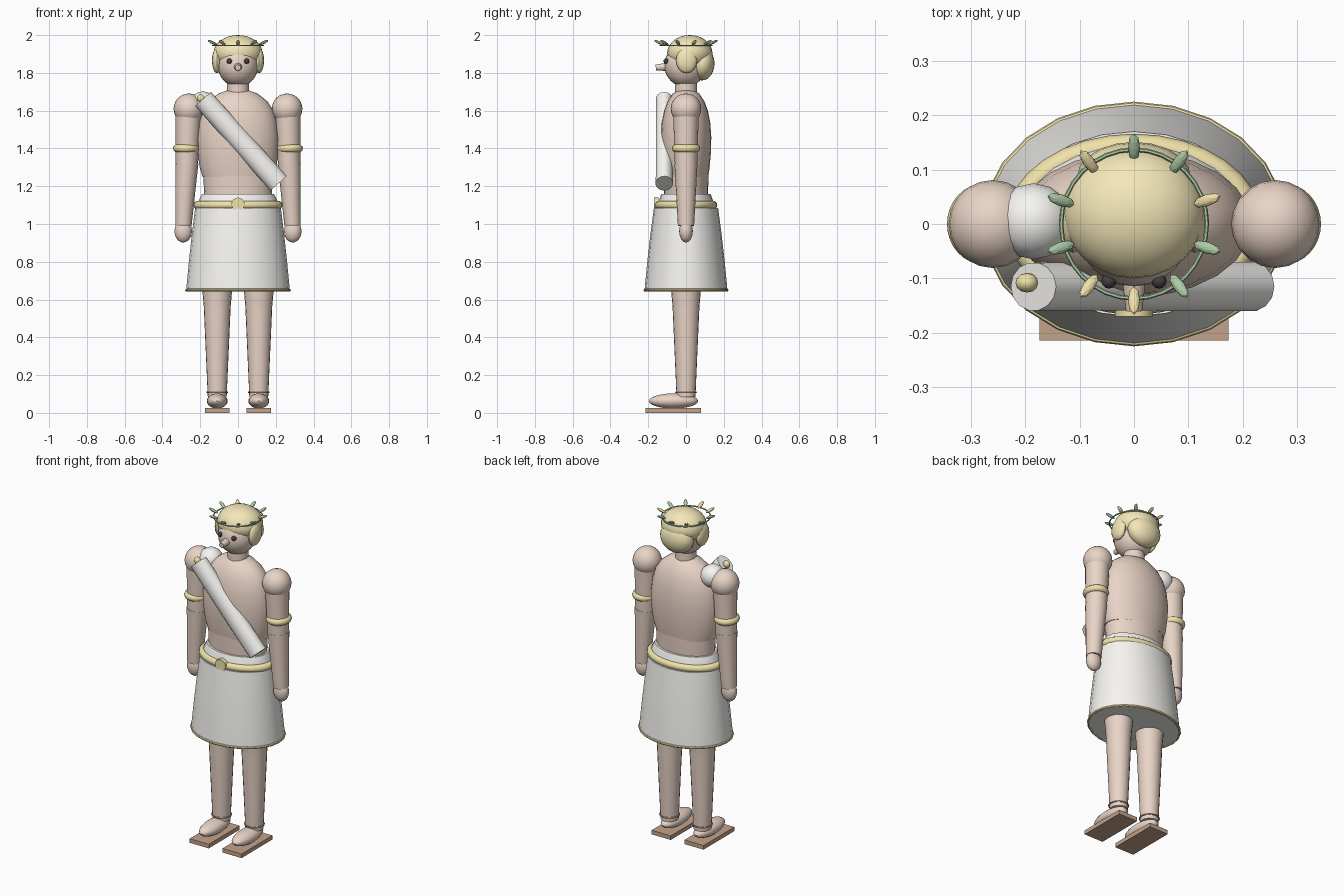
import bpy, bmesh
from math import sin, cos, pi, atan2, radians
from mathutils import Vector, Matrix

if "Cube" in bpy.data.objects:
    bpy.data.objects.remove(bpy.data.objects["Cube"])


def material(name, rgb):
    m = bpy.data.materials.new(name)
    m.diffuse_color = (*rgb, 1)
    m.use_nodes = True
    m.node_tree.nodes["Principled BSDF"].inputs["Base Color"].default_value = m.diffuse_color
    return m


SKIN = material("skin", (0.82, 0.66, 0.57))
GOLD = material("gold", (0.87, 0.76, 0.40))
HAIR = material("hair", (0.90, 0.80, 0.48))
CLOTH = material("cloth", (0.93, 0.92, 0.89))
LEATHER = material("leather", (0.55, 0.37, 0.26))
LEAF = material("leaf", (0.42, 0.60, 0.38))
DARK = material("dark", (0.06, 0.05, 0.05))


def finish(name, bm, mat, smooth=True):
    bmesh.ops.recalc_face_normals(bm, faces=bm.faces)
    me = bpy.data.meshes.new(name)
    bm.to_mesh(me)
    bm.free()
    me.materials.append(mat)
    ob = bpy.data.objects.new(name, me)
    bpy.context.collection.objects.link(ob)
    if smooth:
        bpy.context.view_layer.objects.active = ob
        bpy.ops.object.select_all(action='DESELECT')
        ob.select_set(True)
        bpy.ops.object.shade_smooth_by_angle(angle=radians(40))
    return ob


def loft(name, rings, mat, seg=24):
    """Skin a stack of horizontal ellipses (x, y, z, rx, ry), capped."""
    bm = bmesh.new()
    loops = [[bm.verts.new((x + rx * cos(2 * pi * i / seg), y + ry * sin(2 * pi * i / seg), z))
              for i in range(seg)] for x, y, z, rx, ry in rings]
    for a, b in zip(loops, loops[1:]):
        for i in range(seg):
            j = (i + 1) % seg
            bm.faces.new((a[i], a[j], b[j], b[i]))
    bm.faces.new(loops[0])
    bm.faces.new(loops[-1])
    return finish(name, bm, mat)


def ball(name, loc, r, mat, seg=20, rings=12, rot=None):
    bm = bmesh.new()
    bmesh.ops.create_uvsphere(bm, u_segments=seg, v_segments=rings, radius=1)
    m = Matrix.Translation(loc) @ (rot or Matrix()) @ Matrix.Diagonal((*r, 1))
    bmesh.ops.transform(bm, matrix=m, verts=bm.verts)
    return finish(name, bm, mat, seg > 8)


def ring(name, loc, rx, ry, tube, mat, seg=32, sides=10):
    bm = bmesh.new()
    vs = [[bm.verts.new((loc[0] + (rx + tube * cos(2 * pi * k / sides)) * cos(2 * pi * i / seg),
                         loc[1] + (ry + tube * cos(2 * pi * k / sides)) * sin(2 * pi * i / seg),
                         loc[2] + tube * sin(2 * pi * k / sides)))
           for k in range(sides)] for i in range(seg)]
    for i in range(seg):
        a, b = vs[i], vs[(i + 1) % seg]
        for k in range(sides):
            n = (k + 1) % sides
            bm.faces.new((a[k], b[k], b[n], a[n]))
    return finish(name, bm, mat)


def rod(name, p, q, r1, r2, mat, seg=16, flat=1.0):
    """Tapered rod from p to q, flattened across y when flat < 1."""
    p, q = Vector(p), Vector(q)
    bm = bmesh.new()
    bmesh.ops.create_cone(bm, cap_ends=True, segments=seg, radius1=r1, radius2=r2,
                          depth=(q - p).length)
    rot = (q - p).to_track_quat('Z', 'Y').to_matrix().to_4x4()
    bmesh.ops.transform(bm, matrix=rot, verts=bm.verts)
    m = Matrix.Translation((p + q) / 2) @ Matrix.Diagonal((1, flat, 1, 1))
    bmesh.ops.transform(bm, matrix=m, verts=bm.verts)
    return finish(name, bm, mat)


for s, side in ((-1, "right"), (1, "left")):
    # Sandal sole and foot
    bm = bmesh.new()
    bmesh.ops.create_cube(bm, size=1)
    bmesh.ops.transform(bm, verts=bm.verts, matrix=Matrix.Translation((s * 0.11, -0.067, 0.0125))
                        @ Matrix.Diagonal((0.128, 0.295, 0.025, 1)))
    finish(side + "_sandal", bm, LEATHER, False)
    x = s * 0.11
    ball(side + "_foot", (x, -0.066, 0.063), (0.055, 0.13, 0.04), SKIN)
    # Leg
    loft(side + "_shin", [(x, 0, 0.085, 0.05, 0.05), (x, 0, 0.58, 0.072, 0.072)], SKIN, 20)
    loft(side + "_thigh", [(x, 0, 0.54, 0.069, 0.069), (x, 0, 0.64, 0.078, 0.078),
                           (x, 0, 1.08, 0.085, 0.085)], SKIN, 20)
    ring(side + "_ankle_strap", (x, 0, 0.11), 0.054, 0.054, 0.004, LEATHER, 20, 6)
    # Arm, hand and armband
    ball(side + "_shoulder", (s * 0.26, 0, 1.61), (0.081, 0.081, 0.081), SKIN)
    rod(side + "_upper_arm", (s * 0.262, 0, 1.62), (s * 0.272, 0, 1.28), 0.069, 0.058, SKIN)
    rod(side + "_forearm", (s * 0.271, 0, 1.32), (s * 0.289, 0, 0.99), 0.061, 0.043, SKIN)
    ball(side + "_hand", (s * 0.29, 0, 0.962), (0.046, 0.036, 0.06), SKIN)
    ring(side + "_armband", (s * 0.274, 0, 1.40), 0.049, 0.054, 0.021, GOLD)
    # Side hair and eye
    ball(side + "_side_hair", (s * 0.112, 0.003, 1.865), (0.026, 0.056, 0.067), HAIR, 16, 8)
    ball(side + "_eye", (s * 0.046, -0.105, 1.862), (0.014, 0.014, 0.014), DARK, 12, 8)

# Torso
loft("abdomen", [(0, 0, 1.08, 0.175, 0.115), (0, 0, 1.30, 0.186, 0.12)], SKIN)
loft("chest", [(0, 0, z, rx, ry) for z, rx, ry in (
    (1.25, 0.188, 0.118), (1.30, 0.203, 0.125), (1.38, 0.214, 0.132), (1.46, 0.217, 0.134),
    (1.54, 0.207, 0.128), (1.60, 0.188, 0.116), (1.65, 0.155, 0.097), (1.69, 0.105, 0.07),
    (1.71, 0.05, 0.04))], SKIN)
loft("neck", [(0, 0, 1.66, 0.06, 0.06), (0, 0, 1.77, 0.057, 0.057)], SKIN)

# Kilt with hem, belt and buckle
loft("kilt", [(0, 0, z, rx, ry) for z, rx, ry in (
    (0.645, 0.275, 0.22), (0.80, 0.26, 0.205), (0.95, 0.244, 0.188), (1.085, 0.227, 0.17))], CLOTH)
loft("kilt_waist", [(0, 0, 1.07, 0.215, 0.155), (0, 0, 1.12, 0.21, 0.145),
                    (0, 0, 1.16, 0.19, 0.13)], CLOTH)
ring("kilt_hem", (0, 0, 0.65), 0.272, 0.217, 0.008, GOLD, 24, 8)
ring("belt", (0, 0, 1.10), 0.215, 0.144, 0.022, GOLD)
rod("buckle", (0, -0.145, 1.105), (0, -0.17, 1.105), 0.035, 0.035, GOLD)

# Sash with shoulder gather and pin
rod("sash", (-0.185, -0.115, 1.662), (0.215, -0.115, 1.215), 0.056, 0.058, CLOTH, 14, 0.8)
ball("sash_gather", (-0.185, 0.005, 1.635), (0.072, 0.07, 0.067), CLOTH, 14, 8)
ball("sash_pin", (-0.197, -0.108, 1.665), (0.021, 0.018, 0.021), GOLD, 12, 8)

# Head and hair
ball("head", (0, -0.004, 1.84), (0.107, 0.111, 0.114), SKIN, 24, 16)
rod("nose", (0, -0.10, 1.832), (0, -0.16, 1.828), 0.022, 0.015, SKIN)
ball("hair_cap", (0, 0.02, 1.905), (0.13, 0.12, 0.095), HAIR, 24, 16)
ball("back_hair", (0, 0.085, 1.85), (0.105, 0.066, 0.09), HAIR)

# Wreath: thin stem with leaves, every third one gold
ring("wreath_stem", (0, 0, 1.945), 0.134, 0.137, 0.004, LEAF, 32, 6)
for i in range(10):
    a = -pi / 2 + i * pi / 5
    tilt = Matrix.Rotation(a, 4, 'Z') @ Matrix.Rotation(radians(-25), 4, 'Y')
    ball("wreath_leaf_%d" % i, (0.141 * cos(a), 0.141 * sin(a), 1.96), (0.029, 0.011, 0.008),
         GOLD if i % 3 == 0 else LEAF, 8, 6, tilt)
